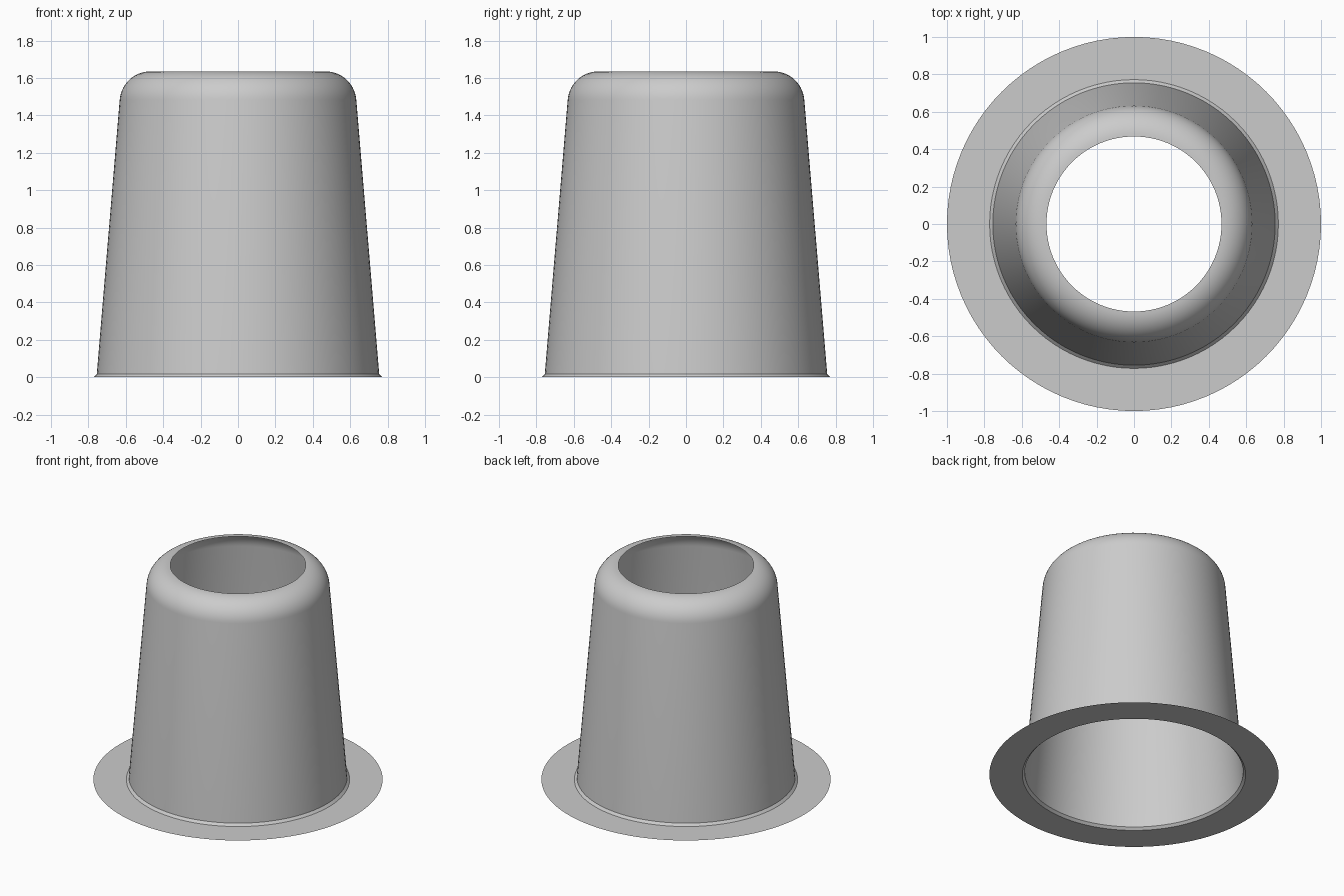
import bpy, bmesh, math

if "Cube" in bpy.data.objects:
    bpy.data.objects.remove(bpy.data.objects["Cube"], do_unlink=True)

SEGMENTS = 96
ROUND_STEPS = 14

grey = bpy.data.materials.new("plain_grey")
grey.use_nodes = True
colour = (0.6, 0.6, 0.6, 1.0)
grey.diffuse_color = colour
grey.node_tree.nodes["Principled BSDF"].inputs["Base Color"].default_value = colour


def lathe(name, profile):
    """Spin an open (radius, height) profile into a thin sheet."""
    bm = bmesh.new()
    rings = []
    for r, z in profile:
        ring = []
        for i in range(SEGMENTS):
            a = math.tau * i / SEGMENTS
            ring.append(bm.verts.new((r * math.cos(a), r * math.sin(a), z)))
        rings.append(ring)
    for low, high in zip(rings, rings[1:]):
        for i in range(SEGMENTS):
            j = (i + 1) % SEGMENTS
            bm.faces.new((low[i], low[j], high[j], high[i]))
    mesh = bpy.data.meshes.new(name)
    bm.to_mesh(mesh)
    bm.free()
    mesh.materials.append(grey)
    obj = bpy.data.objects.new(name, mesh)
    bpy.context.collection.objects.link(obj)
    return obj


# Flat flange, small chamfer, then the tapered wall
profile = [(1.0, 0.0), (0.772, 0.0), (0.755, 0.018)]

# Rounded shoulder, tangent to the wall and ending at the open top
centre_r, centre_z, radius = 0.468, 1.47, 0.165
start = math.radians(4.9)
for i in range(ROUND_STEPS + 1):
    a = start + (math.pi / 2 - start) * i / ROUND_STEPS
    profile.append((centre_r + radius * math.cos(a), centre_z + radius * math.sin(a)))

sleeve = lathe("flanged_sleeve", profile)

bpy.ops.object.select_all(action="DESELECT")
sleeve.select_set(True)
bpy.context.view_layer.objects.active = sleeve
bpy.ops.object.shade_smooth_by_angle(angle=math.radians(25))
